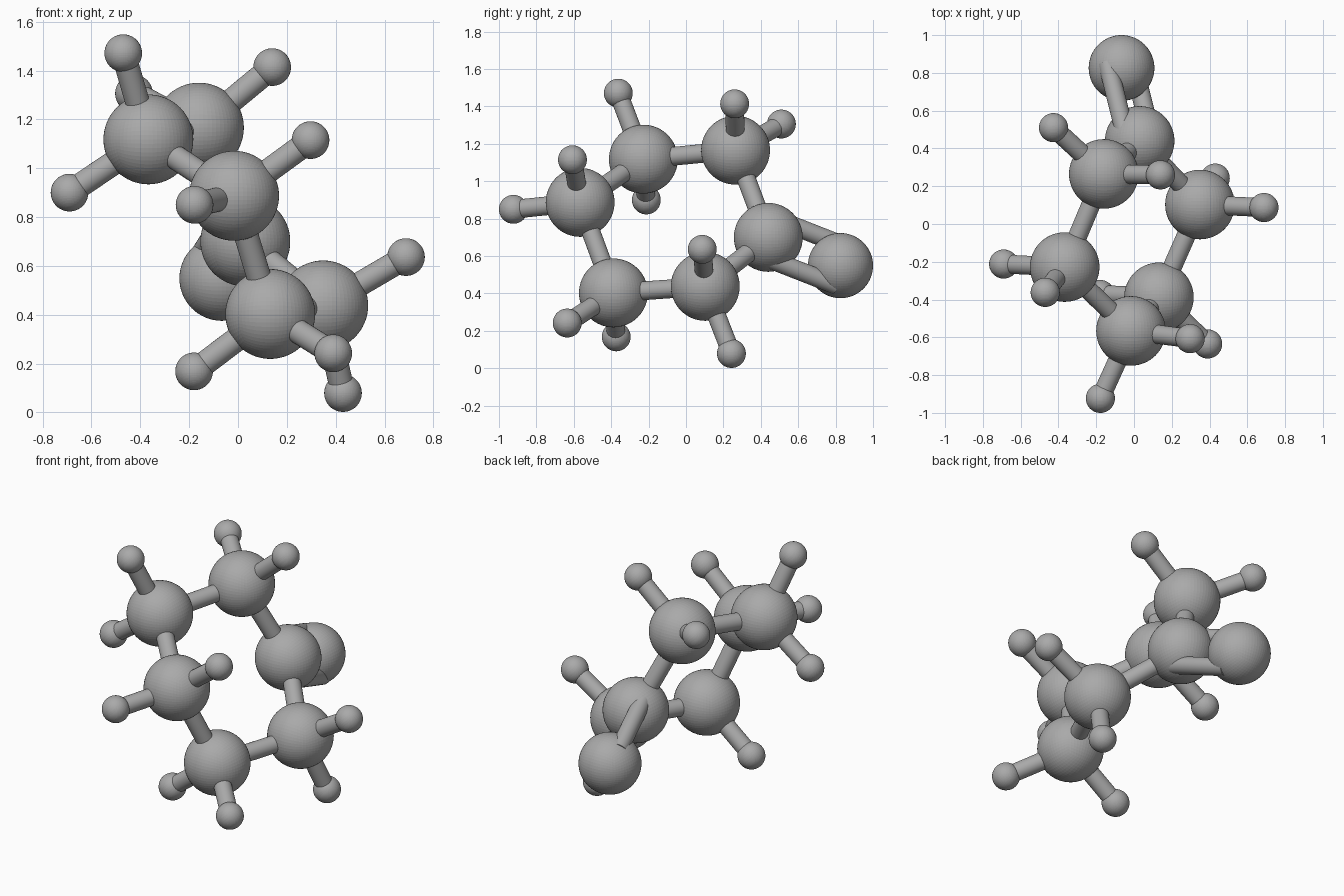
import bpy
import bmesh
import math
from mathutils import Vector

default_cube = bpy.data.objects.get("Cube")
if default_cube:
    bpy.data.objects.remove(default_cube, do_unlink=True)

CARBON_RADIUS = 0.184
OXYGEN_RADIUS = 0.174
HYDROGEN_RADIUS = 0.077
BOND_RADIUS = 0.05
DOUBLE_BOND_OFFSET = 0.13

# One grey material for the whole model
grey = bpy.data.materials.new("plain_grey")
grey.use_nodes = True
grey.diffuse_color = (0.4, 0.4, 0.4, 1)
grey.node_tree.nodes["Principled BSDF"].inputs["Base Color"].default_value = grey.diffuse_color


def add_object(name, bm, location):
    mesh = bpy.data.meshes.new(name)
    bm.to_mesh(mesh)
    bm.free()
    mesh.materials.append(grey)
    obj = bpy.data.objects.new(name, mesh)
    obj.location = location
    bpy.context.collection.objects.link(obj)
    return obj


def ball(name, center, radius):
    """Sphere made from an evenly gridded cube, with fine flat facets."""
    bm = bmesh.new()
    bmesh.ops.create_cube(bm, size=2)
    bmesh.ops.subdivide_edges(bm, edges=bm.edges[:], cuts=15, use_grid_fill=True)
    for vert in bm.verts:
        spread = Vector([math.tan(c * math.pi / 4) for c in vert.co])
        vert.co = spread.normalized() * radius
    return add_object(name, bm, center)


def bond(name, start, end):
    """Smooth round rod between two points."""
    axis = end - start
    bm = bmesh.new()
    bmesh.ops.create_cone(bm, cap_ends=True, segments=32, radius1=BOND_RADIUS,
                          radius2=BOND_RADIUS, depth=axis.length)
    for face in bm.faces:
        face.smooth = len(face.verts) == 4
    for edge in bm.edges:
        edge.smooth = all(len(f.verts) == 4 for f in edge.link_faces)
    obj = add_object(name, bm, (start + end) / 2)
    obj.rotation_mode = 'QUATERNION'
    obj.rotation_quaternion = axis.to_track_quat('Z', 'Y')
    return obj


# Ring carbons in order, each with the hydrogens it carries
ring = [
    ((0.03, 0.44, 0.70), []),
    ((-0.16, 0.265, 1.166), [(0.14, 0.26, 1.414), (-0.426, 0.51, 1.306)]),
    ((-0.367, -0.228, 1.118), [(-0.47, -0.362, 1.471), (-0.69, -0.212, 0.90)]),
    ((-0.016, -0.566, 0.887), [(-0.178, -0.923, 0.85), (0.297, -0.607, 1.115)]),
    ((0.132, -0.388, 0.403), [(-0.18, -0.373, 0.168), (0.39, -0.635, 0.242)]),
    ((0.349, 0.103, 0.438), [(0.43, 0.243, 0.079), (0.688, 0.087, 0.636)]),
]
carbons = [Vector(center) for center, _ in ring]

for i, (_, hydrogens) in enumerate(ring):
    center = carbons[i]
    ball(f"carbon_ball_{i + 1}", center, CARBON_RADIUS)
    bond(f"ring_bond_{i + 1}", center, carbons[(i + 1) % len(carbons)])
    for side, point in zip("ab", hydrogens):
        tip = Vector(point)
        ball(f"hydrogen_ball_{i + 1}{side}", tip, HYDROGEN_RADIUS)
        bond(f"hydrogen_bond_{i + 1}{side}", center, tip)

# Oxygen with a pair of parallel rods lying in the plane of its carbon's neighbours
oxygen = Vector((-0.066, 0.826, 0.549))
ball("oxygen_ball", oxygen, OXYGEN_RADIUS)
along = (oxygen - carbons[0]).normalized()
across = carbons[1] - carbons[-1]
across = (across - along * across.dot(along)).normalized() * DOUBLE_BOND_OFFSET
for name, sign in (("upper", 1), ("lower", -1)):
    bond(f"double_bond_{name}", carbons[0] + across * sign, oxygen + across * sign)
